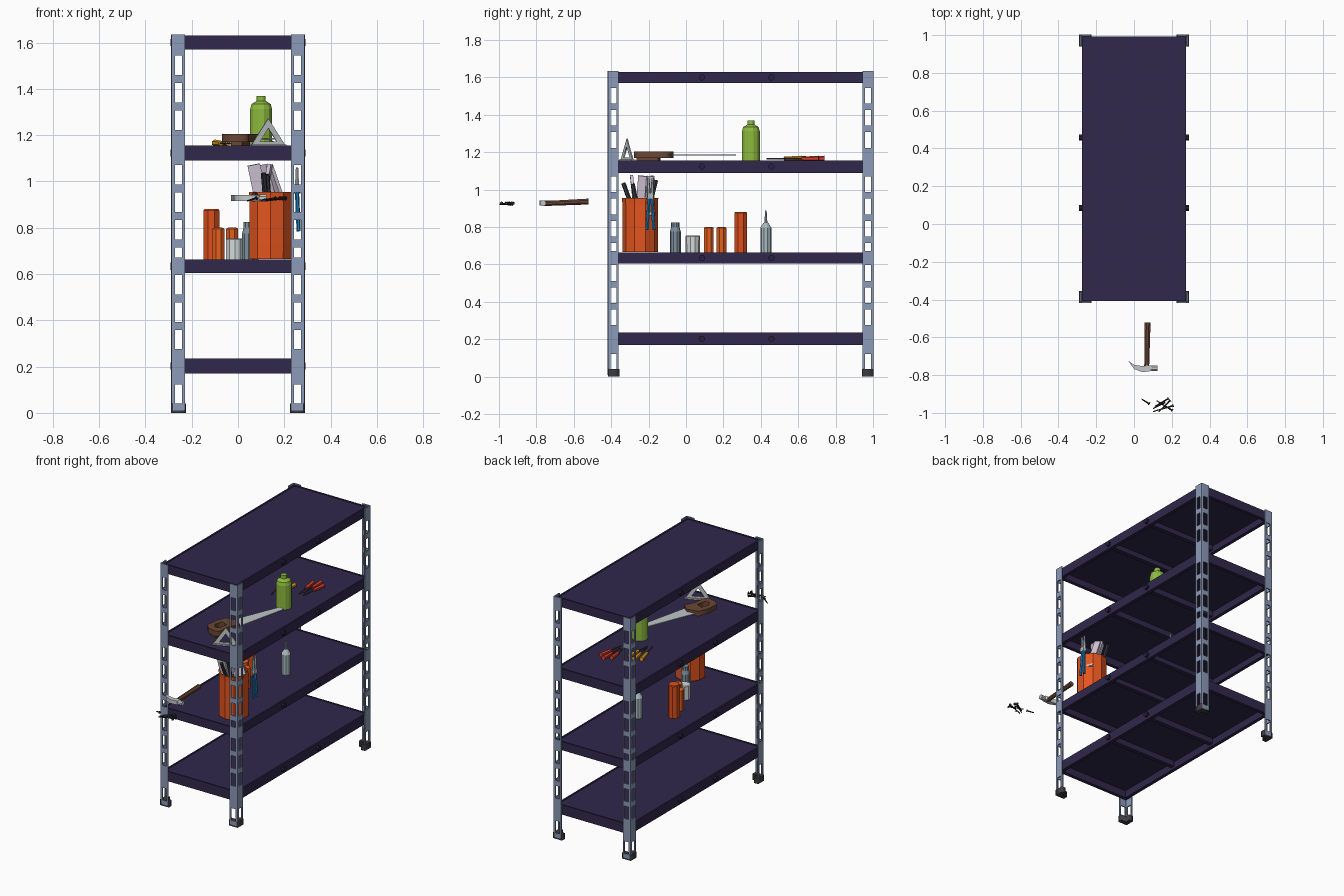
import bpy, bmesh, math
from mathutils import Vector, Matrix

if "Cube" in bpy.data.objects:
    bpy.data.objects.remove(bpy.data.objects["Cube"])

CY, HX, HY = 0.2925, 0.285, 0.7075      # rack centre in y, half sizes


def mat(hexcol):
    m = bpy.data.materials.get(hexcol)
    if not m:
        m = bpy.data.materials.new(hexcol)
        c = [int(hexcol[i:i + 2], 16) / 255 for i in (0, 2, 4)]
        m.diffuse_color = [v / 12.92 if v < 0.04 else ((v + 0.055) / 1.055) ** 2.4 for v in c] + [1]
        m.use_nodes = True
        m.node_tree.nodes["Principled BSDF"].inputs["Base Color"].default_value = m.diffuse_color
    return m


def finish(name, me, cols, loc=(0, 0, 0), rot=(0, 0, 0)):
    ob = bpy.data.objects.new(name, me)
    me.materials.clear()
    for c in cols:
        me.materials.append(mat(c))
    ob.location, ob.rotation_euler = loc, rot
    bpy.context.collection.objects.link(ob)
    return ob


def from_bm(name, bm, cols, loc=(0, 0, 0), rot=(0, 0, 0)):
    bmesh.ops.recalc_face_normals(bm, faces=bm.faces)
    me = bpy.data.meshes.new(name)
    bm.to_mesh(me)
    bm.free()
    return finish(name, me, cols, loc, rot)


def box(name, size, loc, col, rot=(0, 0, 0)):
    bm = bmesh.new()
    bmesh.ops.create_cube(bm, size=1, matrix=Matrix.Diagonal((*size, 1)))
    return from_bm(name, bm, [col], loc, rot)


def lathe(name, pts, loc, cols, bands=None, n=8, rot=(0, 0, 0), label=None):
    """pts: (radius, z); bands: colour index per band; label: (band, colour index, sides)"""
    bm = bmesh.new()
    rings = [[bm.verts.new((r * math.cos(math.tau * (k + .5) / n), r * math.sin(math.tau * (k + .5) / n), z))
              for k in range(n)] for r, z in pts]
    for b in range(len(pts) - 1):
        for k in range(n):
            f = bm.faces.new((rings[b][k], rings[b][(k + 1) % n], rings[b + 1][(k + 1) % n], rings[b + 1][k]))
            f.material_index = bands[b] if bands else 0
            if label and b == label[0] and k in label[2]:
                f.material_index = label[1]
    bm.faces.new(rings[0][::-1]).material_index = bands[0] if bands else 0
    bm.faces.new(rings[-1]).material_index = bands[-1] if bands else 0
    return from_bm(name, bm, cols, loc, rot)


def rod(name, p, q, r, col, n=6, r2=None):
    d = Vector(q) - Vector(p)
    return lathe(name, [(r, 0), (r if r2 is None else r2, d.length)], p, [col], n=n,
                 rot=d.to_track_quat('Z', 'Y').to_euler())


def plate(name, loops, thick, loc, col, rot=(0, 0, 0)):
    """flat outline with optional holes, extruded"""
    cu = bpy.data.curves.new(name, 'CURVE')
    cu.dimensions, cu.fill_mode, cu.extrude = '2D', 'BOTH', thick / 2
    for lp in loops:
        s = cu.splines.new('POLY')
        s.points.add(len(lp) - 1)
        for p, c in zip(s.points, lp):
            p.co = (*c, 0, 1)
        s.use_cyclic_u = True
    tmp = bpy.data.objects.new(name + "_outline", cu)
    bpy.context.collection.objects.link(tmp)
    me = bpy.data.meshes.new_from_object(tmp.evaluated_get(bpy.context.evaluated_depsgraph_get()))
    bpy.data.objects.remove(tmp)
    return finish(name, me, [col], loc, rot)


def mirrored(ob):
    m = ob.modifiers.new("mirror", 'MIRROR')
    m.use_axis = (True, True, False)


# slotted corner posts (one L section, mirrored to four)
slots = [(.08 + .1185 * i - .042, .08 + .1185 * i + .042) for i in range(13) if i % 4 != 1]
slots = sorted(slots + [(.672, .715)])
levels = [.01] + [z for s in slots for z in s] + [1.635]
half = [(.055, 0), (.044, 0), (.012, 0)]
section = [(HX - a, HY) for a, _ in half] + [(HX, HY)] + [(HX, HY - a) for a, _ in half[::-1]]
bm = bmesh.new()
rows = [[bm.verts.new((x, y, z)) for x, y in section] for z in levels]
for i in range(len(rows) - 1):
    for j in range(6):
        if not (i % 2 == 1 and j in (1, 4)):
            bm.faces.new((rows[i][j], rows[i][j + 1], rows[i + 1][j + 1], rows[i + 1][j]))
posts = from_bm("corner_posts", bm, ["8C9BB8"], (0, CY, 0))
s = posts.modifiers.new("sheet", 'SOLIDIFY')
s.thickness, s.offset = .007, 0
mirrored(posts)

# rubber feet
a, b = HX + .005, HY + .003
feet = plate("feet", [[(a, b), (a - .066, b), (a - .066, b - .03), (a - .03, b - .03), (a - .03, b - .062), (a, b - .062)]],
             .04, (0, CY, .02), "3C3C42")
mirrored(feet)

# shelves: rimmed pans with cross bars and side bolts
for n, (z0, z1) in enumerate([(.17, .235), (.605, .663), (1.09, 1.155), (1.57, 1.63)], 1):
    bm = bmesh.new()
    bmesh.ops.create_cube(bm, size=1, matrix=Matrix.Translation((0, 0, (z0 + z1) / 2)) @
                          Matrix.Diagonal((.55, 1.40, z1 - z0, 1)))
    bm.faces.ensure_lookup_table()
    top = max(bm.faces, key=lambda f: f.calc_center_median().z)
    bot = min(bm.faces, key=lambda f: f.calc_center_median().z)
    for f, w, dz, mi in ((top, .014, -.004, 1), (bot, .032, z1 - z0 - .016, 2)):
        bmesh.ops.inset_region(bm, faces=[f], thickness=.001)
        bmesh.ops.inset_region(bm, faces=[f], thickness=w)
        new = bmesh.ops.extrude_discrete_faces(bm, faces=[f])['faces'][0]
        bmesh.ops.translate(bm, verts=new.verts, vec=(0, 0, dz))
        new.material_index = mi
    from_bm(f"shelf_{n}", bm, ["30284C", "423B5A", "201D2B"], (0, CY, 0))
    for k, y in enumerate((.085, .457)):
        box(f"shelf_{n}_cross_bar_{k}", (.49, .03, z1 - z0 - .02), (0, y, (z0 + z1) / 2), "30284C")
        for sx in (-1, 1):
            rod(f"shelf_{n}_bolt", (sx * .27, y, (z0 + z1) / 2), (sx * .291, y, (z0 + z1) / 2), .017, "282240", 8)

# upper shelf: solvent bottle
T = 1.152
lathe("bottle", [(.049, 0), (.049, .015), (.049, .16), (.043, .182), (.02, .196), (.02, .218)], (.10, .347, T),
      ["8DBB3F", "1488CC", "A8B0B0"], [0, 0, 0, 0, 2], 12, label=(1, 1, (5, 6, 7, 8, 9)))

# hand saw lying flat
d = -math.atan2(.12, .40)
plate("saw_blade", [[(-.055, 0), (.05, 0), (.025, .40), (-.015, .40)]], .006, (.025, -.12, T + .032), "BFC5C8", (0, 0, d))
plate("saw_handle", [[(-.07, .02), (-.075, -.05), (-.06, -.13), (-.02, -.155), (.05, -.15), (.06, -.12), (.045, -.05),
                      (.06, .03), (0, .055)],
                     [(-.035, -.03), (-.035, -.09), (-.005, -.115), (.02, -.10), (.015, -.04)]],
      .034, (.025, -.12, T + .035), "6B4634", (0, 0, d))
box("saw_handle_rest", (.05, .12, .02), (.01, -.20, T + .01), "6B4634", (0, 0, d))

# standing set square
plate("set_square", [[(-.083, 0), (.083, 0), (0, .12)], [(-.04, .02), (.04, .02), (0, .078)]], .007,
      (.13, -.315, T), "C4CACB", (math.pi / 2, 0, .42))
box("set_square_base", (.165, .022, .008), (.13, -.315, T + .004), "C4CACB", (0, 0, .42))

# screwdrivers
for i, (p, q, col) in enumerate([((.06, .71), (.085, .53), "D8402C"), ((.10, .74), (.10, .56), "D8402C"),
                                 ((.14, .71), (.118, .53), "D8402C"), ((-.10, .62), (-.05, .43), "E39A22"),
                                 ((-.06, .64), (-.03, .46), "E39A22"), ((-.01, .62), (-.02, .44), "E39A22")]):
    p, q = Vector((*p, T + .014)), Vector((*q, T + .012))
    m = p.lerp(q, .5)
    rod(f"screwdriver_handle_{i}", p, m, .015, col, 6, .011)
    rod(f"screwdriver_shaft_{i}", m, q, .004, "4A4A50", 5)

# middle shelf: open bucket with label
S = .66
B = Vector((.14, -.245, S + .005))
lathe("bucket", [(.094, 0), (.095, .07), (.095, .255), (.097, .29), (.087, .29), (.084, .02)], B,
      ["E4551F", "D6C8DC", "8E3414"], [0, 0, 0, 0, 2], 10, label=(1, 1, (5, 6, 7, 8)))

# brushes and tools standing in the bucket
for i, (x, y, rx, ry, w) in enumerate([(.09, -.28, .1, -.2, .055), (.13, -.20, -.25, -.15, .05),
                                       (.12, -.24, .15, .1, .045), (.17, -.19, -.3, .15, .04)]):
    box(f"paint_paddle_{i}", (w, .016, .22), (x, y, .965), "D2C6D8", (rx, ry, .7 * i))
for i, (p, q) in enumerate([((.13, -.25, .80), (.11, -.335, 1.035)), ((.14, -.24, .8), (.125, -.285, 1.03)),
                            ((.12, -.22, .8), (.08, -.16, 1.05))]):
    rod(f"tool_handle_{i}", p, q, .012, "34343C")

# pliers hooked over the bucket rim
for sy in (-1, 1):
    rod("pliers_grip", (.262, -.19 + sy * .018, .785), (.255, -.19 + sy * .008, .95), .009, "1B7FC0")
    rod("pliers_jaw", (.255, -.19 + sy * .008, .95), (.255, -.19 + sy * .012, 1.06), .012, "B4BCC2", 6, .006)
rod("pliers_pivot", (.243, -.19, .965), (.269, -.19, .965), .018, "B4BCC2", 8)

# cans and small bottles
lathe("grey_bottle", [(.029, 0), (.029, .115), (.022, .14), (.022, .165)], (.045, -.057, S), ["7F8F9C", "8F9CA6"], [0, 0, 1], 10)
lathe("white_cup", [(.039, 0), (.04, .09), (.034, .094)], (-.014, .036, S), ["D4DADA"], n=10)
for i, (x, y) in enumerate([(-.025, .122), (-.085, .19)]):
    lathe(f"small_can_{i}", [(.028, 0), (.028, .022), (.028, .105), (.028, .135), (.02, .14)], (x, y, S),
          ["E4601F", "34505C"], [0, 0, 0, 1], 8, label=(1, 1, (6, 7, 0, 1)))
lathe("tall_can", [(.037, 0), (.037, .055), (.037, .215), (.033, .22)], (-.115, .293, S),
      ["DD4F1C", "D98A14", "E4701F"], [0, 1, 2])
lathe("glue_bottle", [(.03, 0), (.03, .02), (.03, .115), (.03, .135), (.014, .16), (.008, .165), (.004, .228)],
      (.06, .427, S), ["A9BBC0", "5FB3B5"], [0, 1, 0, 0, 0, 0], 10)

# claw hammer in front of the rack
rod("hammer_handle", (.067, -.765, .925), (.072, -.522, .936), .014, "6A4536", 8, .017)
plate("hammer_claw", [[(-.03, -.724), (.0, -.745), (.04, -.752), (.095, -.748), (.095, -.778), (.045, -.784), (.0, -.768)]],
      .026, (0, 0, .928), "C2C8CA")
rod("hammer_face", (.09, -.764, .928), (.124, -.764, .928), .016, "C2C8CA", 8)

# loose nails
for i, (p, q) in enumerate([((.04, -.926), (.078, -.95)), ((.10, -.993), (.205, -.962)), ((.11, -.965), (.18, -.925)),
                            ((.12, -.935), (.20, -.985)), ((.10, -.978), (.16, -.945)), ((.13, -.995), (.19, -.935))]):
    p, q = Vector((*p, .916 + .003 * (i % 3))), Vector((*q, .927))
    rod(f"nail_{i}", p, q, .003, "2A2A2E", 5, .005)
    rod(f"nail_head_{i}", q, q + (q - p).normalized() * .004, .009, "2A2A2E", 6)
